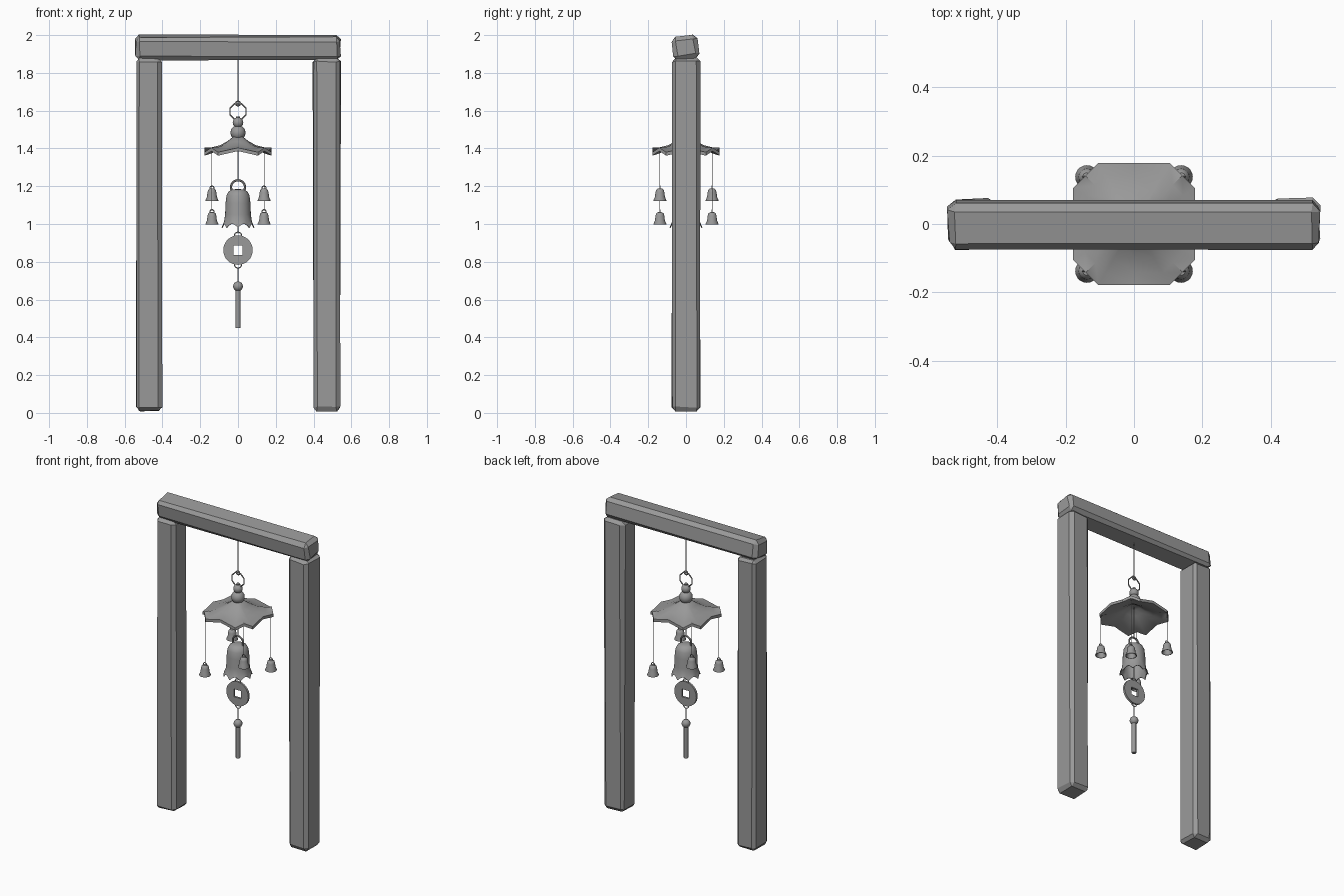
import bpy, bmesh, random
from math import sin, cos, pi, radians, atan2, hypot
from mathutils import Matrix, Vector

random.seed(4)
if "Cube" in bpy.data.objects:
    bpy.data.objects.remove(bpy.data.objects["Cube"])

grey = bpy.data.materials.new("plain grey")
grey.use_nodes = True
COLOUR = (0.32, 0.32, 0.32, 1)
grey.diffuse_color = COLOUR
grey.node_tree.nodes["Principled BSDF"].inputs["Base Color"].default_value = COLOUR


def finish(name, bm, smooth=True, angle=35):
    bmesh.ops.recalc_face_normals(bm, faces=bm.faces)
    mesh = bpy.data.meshes.new(name)
    bm.to_mesh(mesh)
    bm.free()
    mesh.materials.append(grey)
    if smooth:
        mesh.shade_smooth()
        mesh.set_sharp_from_angle(angle=radians(angle))
    obj = bpy.data.objects.new(name, mesh)
    bpy.context.collection.objects.link(obj)
    return obj


def lathe(name, profile, place=(0, 0, 0), angles=None, shape=None):
    """Spin (radius, z) points; shape(r, z, angle) may bend the result."""
    bm = bmesh.new()
    angles = angles or [2 * pi * i / 20 for i in range(20)]
    rows = []
    for r, z in profile:
        row = []
        for a in angles:
            rr, zz = shape(r, z, a) if shape else (r, z)
            row.append(bm.verts.new(Vector((rr * cos(a), rr * sin(a), zz)) + Vector(place)))
        rows.append(row)
    n = len(angles)
    for lo, hi in zip(rows, rows[1:]):
        for i in range(n):
            bm.faces.new((lo[i], lo[(i + 1) % n], hi[(i + 1) % n], hi[i]))
    bmesh.ops.remove_doubles(bm, verts=bm.verts, dist=0.0001)
    return finish(name, bm)


def timber(name, size, centre, tilt=0, wobble=0.004):
    """Roughly hewn beam with broad uneven chamfers."""
    bm = bmesh.new()
    bmesh.ops.create_cube(bm, size=1)
    bmesh.ops.scale(bm, verts=bm.verts, vec=size)
    bmesh.ops.bevel(bm, geom=list(bm.edges), offset=0.02, segments=1, affect='EDGES')
    for v in bm.verts:
        v.co += Vector([random.uniform(-wobble, wobble) for _ in range(3)])
    bm.transform(Matrix.Translation(centre) @ Matrix.Rotation(radians(tilt), 4, 'X'))
    return finish(name, bm, smooth=False)


def ring(name, z, radius, thick, sides=20, place=(0, 0), wide=1):
    """Upright wire loop facing the front."""
    bm = bmesh.new()
    rows = []
    for i in range(sides):
        a = 2 * pi * (i + 0.5) / sides
        rows.append([])
        for j in range(6):
            b = 2 * pi * j / 6
            r = radius + thick * cos(b)
            rows[-1].append(bm.verts.new((place[0] + wide * r * cos(a), place[1] + thick * sin(b), z + r * sin(a))))
    for i in range(sides):
        p, q = rows[i], rows[(i + 1) % sides]
        for j in range(6):
            k = (j + 1) % 6
            bm.faces.new((p[j], q[j], q[k], p[k]))
    return finish(name, bm, angle=50)


def rod(name, low, high, radius, place=(0, 0), sides=6):
    bm = bmesh.new()
    bmesh.ops.create_cone(bm, cap_ends=True, segments=sides, radius1=radius, radius2=radius, depth=high - low,
                          matrix=Matrix.Translation((*place, (low + high) / 2)))
    return finish(name, bm, angle=50)


def ball(name, z, radius, squash=1):
    bm = bmesh.new()
    bmesh.ops.create_uvsphere(bm, u_segments=16, v_segments=10, radius=radius,
                              matrix=Matrix.Translation((0, 0, z)) @ Matrix.Diagonal((1, 1, squash, 1)))
    return finish(name, bm)


# Timber gateway
timber("right_post", (0.137, 0.148, 1.87), (-0.472, 0.001, 0.945))
timber("left_post", (0.143, 0.148, 1.87), (0.47, 0.001, 0.945))
timber("top_beam", (1.085, 0.135, 0.122), (0, -0.004, 1.935), tilt=8)

# Hanging line, hanger loop and finial
rod("main_string", 1.64, 1.9, 0.003)
ring("string_knot", 1.638, 0.012, 0.004, 12)
ring("hanger_loop", 1.595, 0.046, 0.004, 8)
ball("finial_tip", 1.537, 0.028)
ball("finial_ball", 1.483, 0.04)
lathe("finial_collar", [(0, 1.565), (0.01, 1.57), (0.012, 1.548)])

# Canopy: square plan with cut corners, fluted towards the rim
HALF, CUT = 0.178, 0.105
corner = atan2(CUT, HALF)
quarter = [0, corner, pi / 4, pi / 2 - corner]
canopy_angles = [q * pi / 2 + a for q in range(4) for a in quarter]


def canopy_shape(t, z, a):
    c, s = abs(cos(a)), abs(sin(a))
    rim = min(HALF / max(c, s), (HALF + CUT) / (c + s))
    low = abs(rim - hypot(HALF, CUT)) < 0.001
    return rim * t, z - (0.024 * t * t if low else 0)


lathe("canopy", [(0, 1.465), (0.16, 1.46), (0.32, 1.437), (0.55, 1.416), (0.8, 1.405), (1, 1.404),
                 (1, 1.386), (0.8, 1.388), (0.55, 1.4), (0.32, 1.42), (0.16, 1.44), (0, 1.445)],
      angles=canopy_angles, shape=canopy_shape)

# Central bell with a scalloped lip
rod("bell_string", 1.23, 1.45, 0.003)
ring("bell_loop", 1.195, 0.037, 0.006)


def scallop(r, z, a):
    k = max(0, (1.05 - z) / 0.06)
    wave = abs(sin(4 * a))
    return r * (1 + 0.06 * k * (0.5 - wave)), z + 0.022 * k * (wave - 0.5)


lathe("main_bell", [(0, 1.185), (0.03, 1.183), (0.05, 1.172), (0.061, 1.15), (0.066, 1.11), (0.068, 1.05),
                    (0.073, 1.015), (0.084, 0.99), (0.079, 0.99), (0.067, 1.015), (0.062, 1.05),
                    (0.06, 1.11), (0.054, 1.15), (0.04, 1.168), (0, 1.172)],
      angles=[2 * pi * i / 48 for i in range(48)], shape=scallop)

# Four small bells, one under each cut corner, at alternating heights
bell_profile = [(0, 0.066), (0.012, 0.065), (0.02, 0.058), (0.024, 0.045), (0.026, 0.022), (0.034, 0.004),
                (0.034, 0), (0.03, 0), (0.022, 0.02), (0.02, 0.045), (0.015, 0.056), (0, 0.058)]
for side, sx in (("right", -1), ("left", 1)):
    for end, sy in (("front", -1), ("back", 1)):
        spot = (sx * 0.138, sy * 0.138)
        base = 0.997 if sx == sy else 1.122
        tag = f"{end}_{side}"
        lathe(f"small_bell_{tag}", bell_profile, (*spot, base))
        ring(f"small_bell_loop_{tag}", base + 0.068, 0.011, 0.003, 12, spot)
        rod(f"small_bell_string_{tag}", base + 0.077, 1.395, 0.0016, spot)

# Round coin with a square hole
rod("coin_string", 0.95, 1.18, 0.003)
ring("coin_upper_loop", 0.938, 0.019, 0.003, 14)
ring("coin_lower_loop", 0.786, 0.019, 0.003, 14)
bm = bmesh.new()
N = 32
layers = []
for y in (-0.007, 0.007):
    outer, inner = [], []
    for i in range(N):
        a = 2 * pi * i / N
        c, s = cos(a), sin(a)
        h = 0.025 / max(abs(c), abs(s))
        outer.append(bm.verts.new((0.078 * c, y, 0.862 + 0.078 * s)))
        inner.append(bm.verts.new((h * c, y, 0.862 + h * s)))
    layers.append((outer, inner))
(fo, fi), (bo, bi) = layers
for i in range(N):
    j = (i + 1) % N
    for p, q in ((fo, fi), (bo, fo), (bi, bo), (fi, bi)):
        bm.faces.new((p[i], p[j], q[j], q[i]))
finish("coin", bm)

# Tassel
rod("tassel_string", 0.68, 0.77, 0.003)
ball("tassel_bead", 0.67, 0.026)
rod("tassel", 0.45, 0.66, 0.0135, sides=12)
